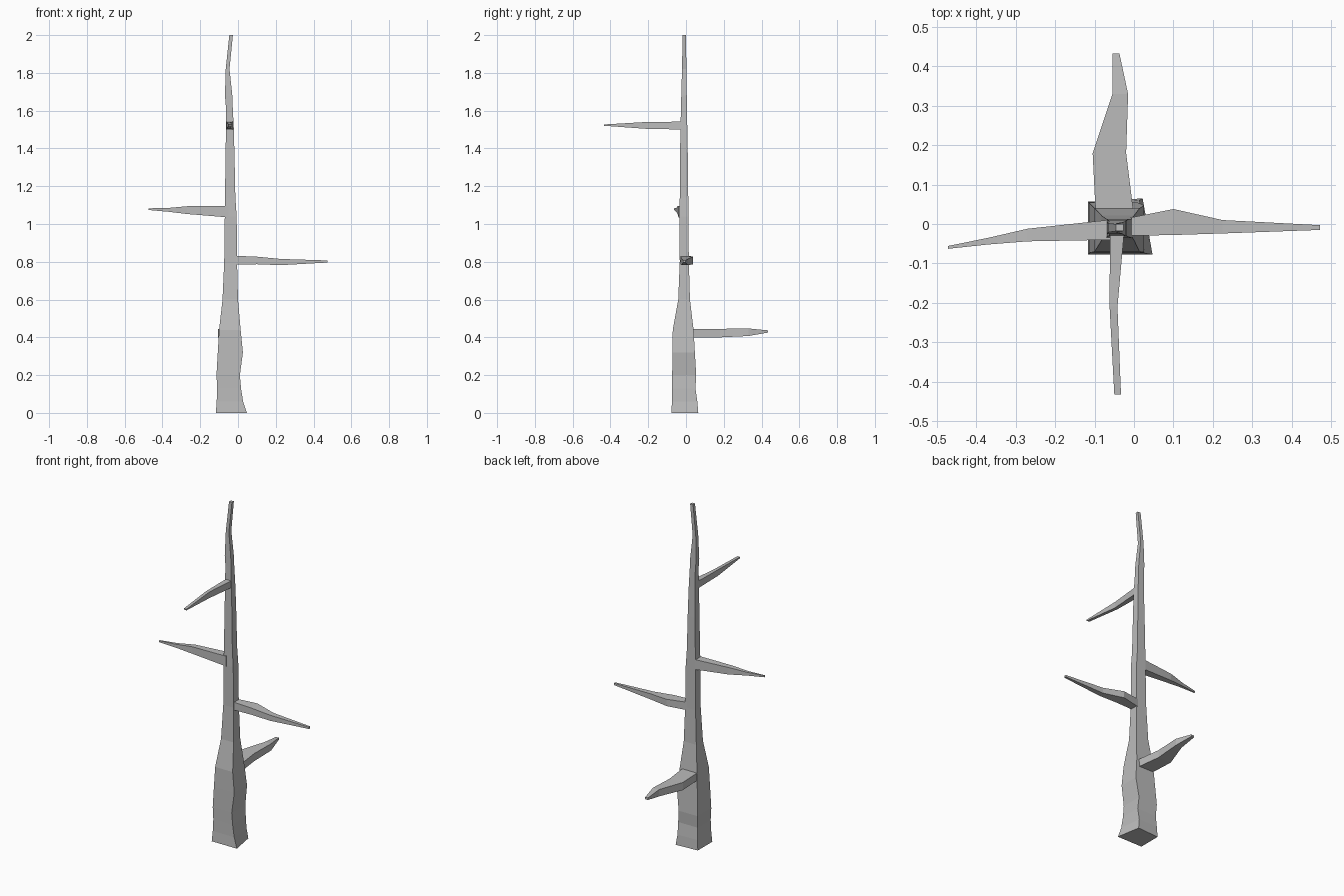
import bpy
import bmesh

cube = bpy.data.objects.get("Cube")
if cube:
    bpy.data.objects.remove(cube)

bark = bpy.data.materials.new("grey_bark")
bark.use_nodes = True
grey = (0.5, 0.5, 0.5, 1)
bark.diffuse_color = grey
bark.node_tree.nodes["Principled BSDF"].inputs["Base Color"].default_value = grey


def loft(name, rings):
    """Skin a row of four-cornered rings and cap both ends."""
    bm = bmesh.new()
    loops = [[bm.verts.new(p) for p in ring] for ring in rings]
    for a, b in zip(loops, loops[1:]):
        for i in range(4):
            j = (i + 1) % 4
            bm.faces.new((a[i], a[j], b[j], b[i]))
    bm.faces.new(loops[0])
    bm.faces.new(loops[-1])
    bmesh.ops.recalc_face_normals(bm, faces=bm.faces)
    mesh = bpy.data.meshes.new(name)
    bm.to_mesh(mesh)
    bm.free()
    mesh.materials.append(bark)
    obj = bpy.data.objects.new(name, mesh)
    bpy.context.collection.objects.link(obj)


def branch(name, axis, sections):
    """Sections: distance along the axis, side range, height range."""
    rings = []
    for d, s0, s1, z0, z1 in sections:
        ring = [(s0, z0), (s1, z0), (s1, z1), (s0, z1)]
        rings.append([(d, s, z) if axis == "x" else (s, d, z) for s, z in ring])
    loft(name, rings)


# Trunk: height, x range, y range; the base tapers in at the back
trunk = [
    (0, -.117, .047, -.078, .065),
    (.06, -.113, .027, -.074, .06),
    (.13, -.11, .016, -.073, .05),
    (.2, -.114, .01, -.073, .054),
    (.32, -.107, .026, -.072, .047),
    (.44, -.1, .014, -.07, .04),
    (.6, -.082, 0, -.041, .021),
    (.8, -.073, -.005, -.033, .015),
    (1.04, -.07, -.007, -.035, .013),
    (1.14, -.069, -.014, -.033, .012),
    (1.34, -.066, -.018, -.031, .01),
    (1.5, -.064, -.022, -.03, .007),
    (1.62, -.064, -.028, -.026, .005),
    (1.68, -.069, -.03, -.025, .004),
    (1.82, -.065, -.045, -.021, .002),
    (2, -.046, -.027, -.018, 0),
]
rings = []
for z, x0, x1, y0, y1 in trunk:
    skew = max(0, .025 * (1 - z / .13))
    rings.append([(x0, y0, z), (x1, y0, z), (x1 - skew, y1, z), (x0, y1 - skew / 3, z)])
loft("trunk", rings)

# Branches, each rooted inside the trunk
branch("back_branch", "y", [
    (.02, -.097, 0, .4, .445), (.18, -.105, -.02, .4, .445),
    (.33, -.055, -.015, .407, .447), (.433, -.055, -.037, .425, .437)])
branch("left_branch", "x", [
    (-.03, -.03, .012, .785, .832), (.1, -.028, .038, .787, .827),
    (.225, -.024, .01, .782, .815), (.473, -.015, -.003, .796, .807)])
branch("right_branch", "x", [
    (-.05, -.04, .012, 1.035, 1.095), (-.27, -.044, -.012, 1.053, 1.094),
    (-.37, -.052, -.035, 1.065, 1.085), (-.473, -.063, -.056, 1.074, 1.083)])
branch("front_branch", "y", [
    (-.01, -.061, -.024, 1.5, 1.542), (-.21, -.062, -.042, 1.504, 1.54),
    (-.433, -.05, -.033, 1.52, 1.527)])
